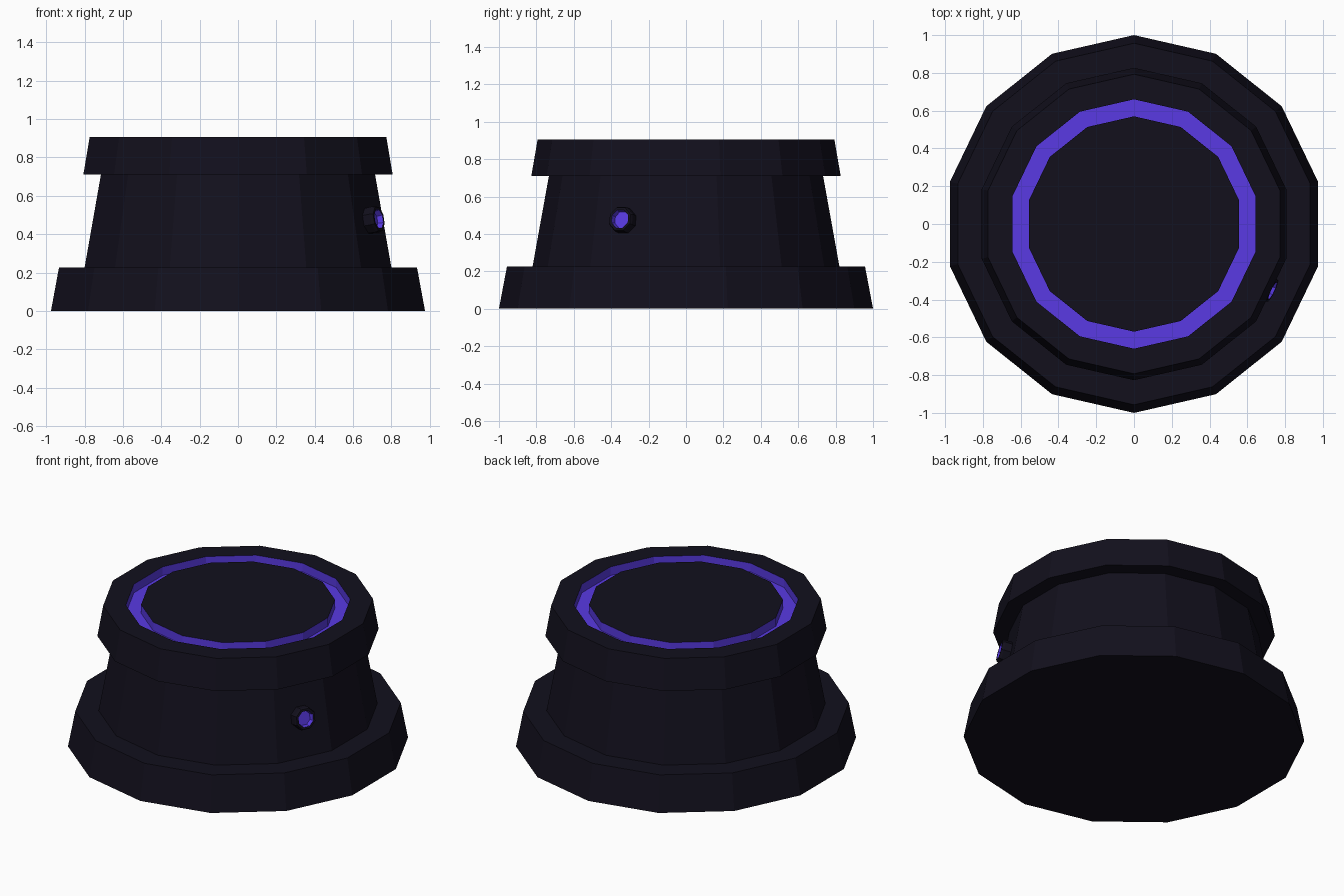
import bpy, bmesh, math
from mathutils import Matrix, Vector

if "Cube" in bpy.data.objects:
    bpy.data.objects.remove(bpy.data.objects["Cube"])


def material(name, rgb):
    m = bpy.data.materials.new(name)
    m.diffuse_color = (*rgb, 1)
    m.use_nodes = True
    m.node_tree.nodes["Principled BSDF"].inputs["Base Color"].default_value = m.diffuse_color
    return m


DARK = material("dark_shell", (0.006, 0.005, 0.012))
GLOW = material("violet_glow", (0.1, 0.042, 0.77))


def lathe(name, profile, sides, start, glow=(), matrix=Matrix()):
    """Spin (radius, z) points; 'glow' lists the profile segments in violet."""
    bm = bmesh.new()
    rings = []
    for r, z in profile:
        rings.append([bm.verts.new((r * math.cos(start + math.tau * i / sides),
                                    r * math.sin(start + math.tau * i / sides), z))
                      for i in range(sides)])
    for s in range(len(rings) - 1):
        a, b = rings[s], rings[s + 1]
        for i in range(sides):
            j = (i + 1) % sides
            bm.faces.new((a[i], a[j], b[j], b[i])).material_index = int(s in glow)
    bm.faces.new(rings[0][::-1])
    # last segment index stands for the closing cap
    bm.faces.new(rings[-1]).material_index = int(len(rings) - 1 in glow)
    bm.transform(matrix)
    mesh = bpy.data.meshes.new(name)
    bm.to_mesh(mesh)
    bm.free()
    mesh.materials.append(DARK)
    mesh.materials.append(GLOW)
    ob = bpy.data.objects.new(name, mesh)
    bpy.context.collection.objects.link(ob)
    return ob


SIDES, START = 14, math.pi / 2

# Pedestal: foot, tapered body, cap, and glowing groove in the top
lathe("pedestal", [
    (1.0, 0), (0.957, 0.227), (0.82, 0.227), (0.733, 0.71), (0.827, 0.71),
    (0.793, 0.906), (0.66, 0.906), (0.66, 0.85), (0.57, 0.85), (0.57, 0.906),
], SIDES, START, glow=(6, 7, 8))

# Button: short drum on one body facet, with a recessed glowing lens
ang = -math.pi / SIDES * 2
tilt = math.atan2(0.085, 0.483)
normal = Vector((math.cos(ang) * math.cos(tilt), math.sin(ang) * math.cos(tilt), math.sin(tilt)))
centre = Vector((0.815 * math.cos(ang), 0.815 * math.sin(ang), 0.48))
place = Matrix.Translation(centre) @ normal.to_track_quat('Z', 'Y').to_matrix().to_4x4()
lathe("side_button", [
    (0.07, -0.1), (0.073, -0.015), (0.066, 0), (0.052, 0), (0.046, -0.03),
], 8, math.pi / 8, glow=(3, 4), matrix=place)
